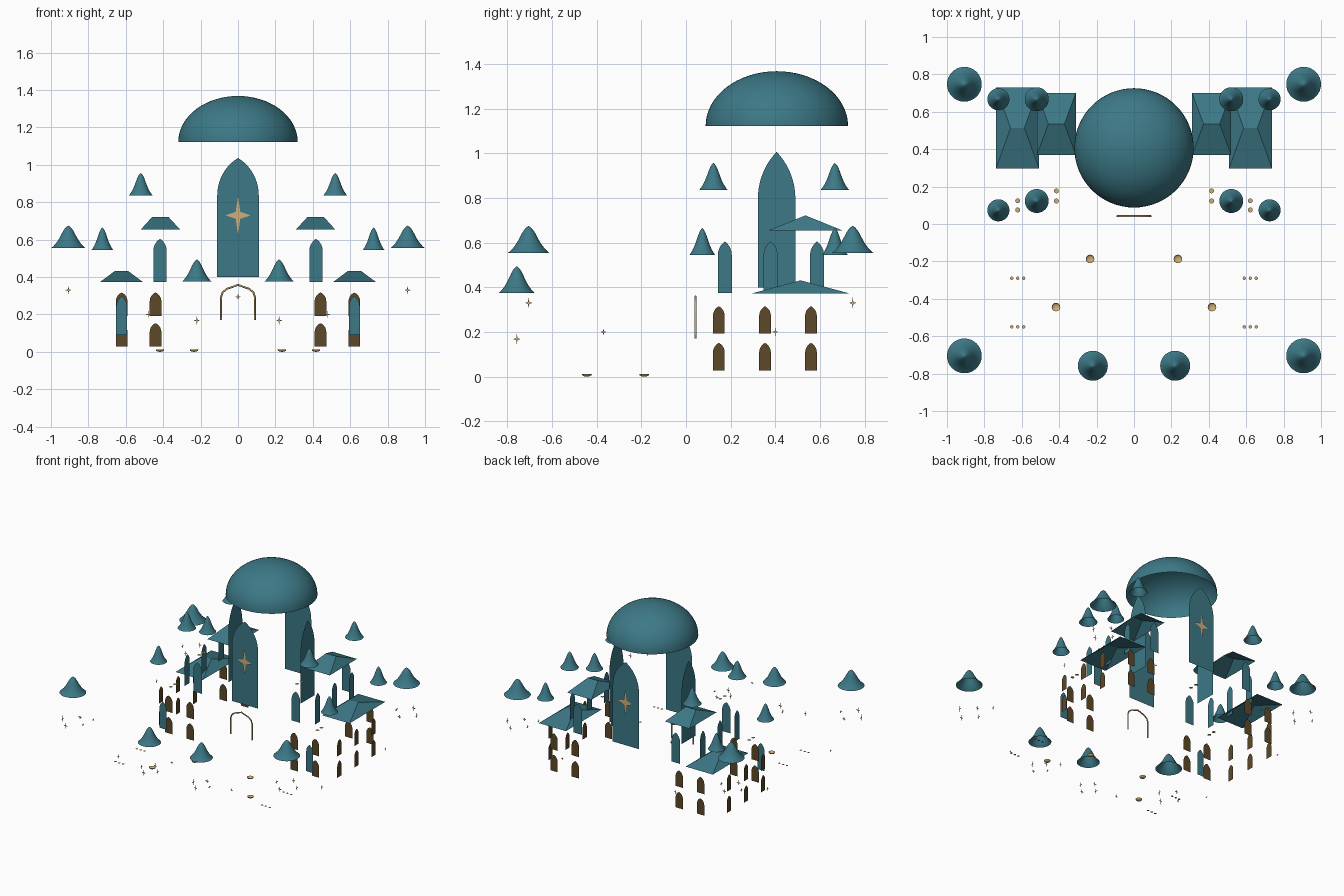
import bpy, bmesh, math
from mathutils import Matrix, Vector

if "Cube" in bpy.data.objects:
    bpy.data.objects.remove(bpy.data.objects["Cube"])


def material(name, rgb):
    m = bpy.data.materials.new(name)
    m.diffuse_color = (*rgb, 1)
    m.use_nodes = True
    m.node_tree.nodes["Principled BSDF"].inputs["Base Color"].default_value = m.diffuse_color
    return m


TEAL = material("teal", (0.045, 0.19, 0.24))
BROWN = material("brown", (0.11, 0.065, 0.02))
GOLD = material("gold", (0.62, 0.43, 0.19))


def make(name, verts, faces, mat, smooth=False):
    me = bpy.data.meshes.new(name)
    me.from_pydata(verts, [], faces)
    me.materials.append(mat)
    for p in me.polygons:
        p.use_smooth = smooth
    ob = bpy.data.objects.new(name, me)
    bpy.context.collection.objects.link(ob)
    return ob


def lathe(name, profile, x, y, z, mat, n=32):
    # open revolved shell, last profile point lies on the axis
    verts, faces = [], []
    for r, h in profile[:-1]:
        for i in range(n):
            a = 2 * math.pi * i / n
            verts.append((x + r * math.cos(a), y + r * math.sin(a), z + h))
    for j in range(len(profile) - 2):
        for i in range(n):
            k = (i + 1) % n
            faces.append((j*n + i, j*n + k, j*n + n + k, j*n + n + i))
    verts.append((x, y, z + profile[-1][1]))
    b = (len(profile) - 2) * n
    faces += [(b + i, b + (i + 1) % n, len(verts) - 1) for i in range(n)]
    return make(name, verts, faces, mat, True)


def panel(name, outline, pos, facing, mat):
    # flat outline in x,z turned to face outwards: 0 = -y, 90 = +x, 180 = +y, 270 = -x
    m = Matrix.Translation(pos) @ Matrix.Rotation(math.radians(facing), 4, 'Z')
    verts = [m @ Vector((u, 0, v)) for u, v in outline]
    return make(name, verts, [tuple(range(len(verts)))], mat)


def arch_points(w, h, H, n=10):
    # pointed arch: half width w, total height h, arched part H
    a = (H * H - w * w) / (2 * w)
    R = w + a
    end = math.atan2(H, a)
    side = [(R * math.cos(end * i / n) - a, h - H + R * math.sin(end * i / n))
            for i in range(n)]
    return [(-w, 0), (w, 0)] + side + [(0, h)] + [(-u, v) for u, v in reversed(side)]


def window(name, x, y, z, w, h, H, facing, mat):
    pts = arch_points(w, h, H)
    pts = pts[2:-1]          # spring points stay, foot points are added below
    panel(name, [(-w, 0), (w, 0)] + pts + [(-w, h - H)], (x, y, z), facing, mat)


def star(name, x, y, z, rx, rz, facing):
    pts = []
    for i in range(8):
        a = i * math.pi / 4
        k = 1 if i % 2 == 0 else 0.26
        pts.append((rx * k * math.cos(a), rz * k * math.sin(a)))
    panel(name, pts, (x, y, z), facing, GOLD)


def bell_roof(name, x, y, z, r, h):
    prof = [(1, 0), (0.9, 0.06), (0.74, 0.19), (0.58, 0.36), (0.44, 0.55),
            (0.32, 0.73), (0.2, 0.87), (0.1, 0.95), (0, 1)]
    lathe(name, [(a * r, b * h) for a, b in prof], x, y, z, TEAL)


def hip_roof(name, x0, x1, y0, y1, z0, z1, rx):
    xc, yc = (x0 + x1) / 2, (y0 + y1) / 2
    v = [(x0, y0, z0), (x1, y0, z0), (x1, y1, z0), (x0, y1, z0),
         (xc - rx, yc, z1), (xc + rx, yc, z1)]
    make(name, v, [(0, 1, 5, 4), (1, 2, 5), (2, 3, 4, 5), (3, 0, 4)], TEAL)


def disc(name, x, y, z, r):
    pts = [(x + r * math.cos(i * math.pi / 8), y + r * math.sin(i * math.pi / 8), z)
           for i in range(16)]
    make(name, pts, [tuple(range(16))], GOLD)


# main dome
lathe("dome", [(0.319 * math.cos(i * math.pi / 32), 0.245 * math.sin(i * math.pi / 32))
               for i in range(16)] + [(0, 0.245)], 0, 0.407, 1.123, TEAL, 64)

# tall windows of the central hall with stars front and back
for y, f in ((0.085, 0), (0.729, 180)):
    window("hall_window", 0, y, 0.40, 0.111, 0.637, 0.2, f, TEAL)
    star("hall_star", 0, y + (-0.008 if f == 0 else 0.008), 0.73, 0.067, 0.102, f)

for s in (-1, 1):
    side = 90 if s > 0 else 270
    window("hall_side_window", s * 0.306, 0.406, 0.40, 0.084, 0.607, 0.21, side, TEAL)

    # hipped wing roofs
    hip_roof("inner_wing_roof", s*0.415 - 0.104, s*0.415 + 0.104, 0.37, 0.70, 0.655, 0.722, 0.043)
    hip_roof("outer_wing_roof", s*0.623 - 0.115, s*0.623 + 0.115, 0.297, 0.73, 0.373, 0.431, 0.037)

    # tower roofs
    for y in (0.123, 0.667):
        bell_roof("inner_tower_roof", s * 0.52, y, 0.836, 0.064, 0.121)
    for y in (0.073, 0.667):
        bell_roof("outer_tower_roof", s * 0.725, y, 0.544, 0.059, 0.121)
    for y in (-0.705, 0.747):
        bell_roof("corner_tower_roof", s * 0.907, y, 0.554, 0.093, 0.121)
    bell_roof("gate_tower_roof", s * 0.22, -0.758, 0.375, 0.08, 0.119)

    # small stars around the corner and gate towers, and on the walls
    for tx, ty, tz, r in ((0.907, -0.705, 0.33, 0.086), (0.907, 0.747, 0.33, 0.086),
                          (0.22, -0.758, 0.168, 0.069)):
        for f in (0, 90, 180, 270):
            a = math.radians(f - 90)
            star("tower_star", s * tx + r * math.cos(a), ty + r * math.sin(a), tz,
                 0.017, 0.024, f)
    star("front_wall_star", s * 0.48, -0.765, 0.2, 0.014, 0.018, 0)
    star("back_wall_star", s * 0.48, 0.81, 0.2, 0.014, 0.018, 180)
    for y in (-0.37, 0.40):
        star("side_wall_star", s * 0.97, y, 0.2, 0.014, 0.018, side)

    # upper teal windows of the inner wings and the outer porch
    window("upper_window", s * 0.417, 0.106, 0.374, 0.036, 0.23, 0.065, 0, TEAL)
    window("upper_window", s * 0.417, 0.718, 0.374, 0.036, 0.23, 0.065, 180, TEAL)
    for y in (0.174, 0.379, 0.587):
        window("upper_side_window", s * 0.553, y, 0.374, 0.031, 0.231, 0.06, side, TEAL)
    window("porch_window", s * 0.622, -0.02, 0.09, 0.029, 0.208, 0.055, 0, TEAL)

    # two rows of brown windows
    for z in (0.028, 0.192):
        for x in (0.441, 0.622):
            window("lower_window", s * x, 0.05, z, 0.031, 0.125, 0.047, 0, BROWN)
            window("lower_window", s * x, 0.711, z, 0.031, 0.125, 0.047, 180, BROWN)
        for y in (0.147, 0.354, 0.56):
            window("lower_side_window", s * 0.757, y, z, 0.026, 0.123, 0.043, side, BROWN)

    # gold ornaments on the wing gables and in the courtyard
    for y in (0.123, 0.177):
        disc("gable_ornament", s * 0.415, y, 0.657, 0.013)
    for y in (0.075, 0.124):
        disc("gable_ornament", s * 0.622, y, 0.376, 0.013)
    for x, y in ((0.417, -0.444), (0.235, -0.187)):
        lathe("courtyard_bowl", [(0.023, 0.012), (0.02, 0.005), (0.012, 0.001), (0, 0)],
              s * x, y, 0, GOLD, 16)
    for y in (-0.29, -0.55):
        for x in (0.59, 0.622, 0.654):
            disc("garden_dot", s * x, y, 0.031, 0.009)

# star over the gate
star("gate_star", 0, -0.80, 0.294, 0.014, 0.02, 0)

# thin arched door frame
cu = bpy.data.curves.new("door_frame", 'CURVE')
cu.dimensions = '3D'
cu.bevel_depth = 0.005
cu.bevel_resolution = 2
sp = cu.splines.new('POLY')
half = [(0.09, 0.17), (0.09, 0.295), (0.082, 0.318), (0.06, 0.337), (0.03, 0.347)]
path = half + [(0, 0.358)] + [(-a, b) for a, b in reversed(half)]
sp.points.add(len(path) - 1)
for p, (a, b) in zip(sp.points, path):
    p.co = (a, 0.042, b, 1)
cu.materials.append(GOLD)
bpy.context.collection.objects.link(bpy.data.objects.new("door_frame", cu))
